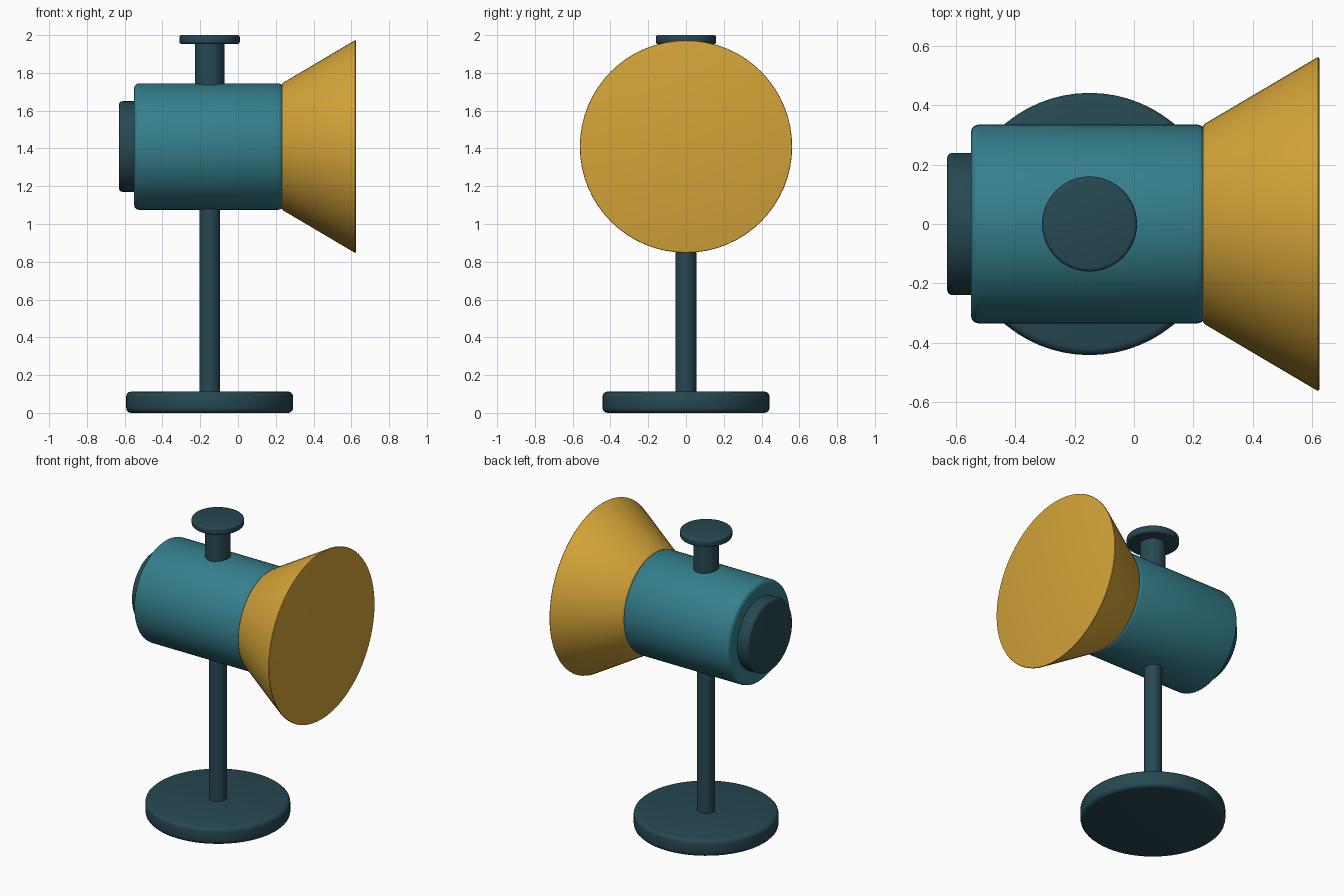
import bpy
import math
from mathutils import Vector

cube = bpy.data.objects.get("Cube")
if cube:
    bpy.data.objects.remove(cube, do_unlink=True)


def make_material(name, rgb):
    mat = bpy.data.materials.new(name)
    mat.use_nodes = True
    color = (*rgb, 1.0)
    mat.diffuse_color = color
    mat.node_tree.nodes["Principled BSDF"].inputs["Base Color"].default_value = color
    return mat


teal = make_material("teal", (0.035, 0.21, 0.26))
gold = make_material("gold", (0.66, 0.37, 0.04))
dark = make_material("dark slate", (0.02, 0.065, 0.085))

UP = Vector((0, 0, 1))
FORWARD = Vector((1, 0, 0))


def make_round(name, start, axis, length, r_start, r_end, mat, bevel=0.0):
    """Solid cylinder or cone running from start along axis."""
    bpy.ops.mesh.primitive_cone_add(
        vertices=64, radius1=r_start, radius2=r_end, depth=length,
        location=Vector(start) + axis * (length / 2),
        rotation=(0, math.pi / 2 if axis == FORWARD else 0, 0))
    obj = bpy.context.object
    obj.name = name
    obj.data.materials.append(mat)
    if bevel:
        mod = obj.modifiers.new("Rounded rim", 'BEVEL')
        mod.width = bevel
        mod.segments = 3
        mod.limit_method = 'ANGLE'
        mod.angle_limit = math.radians(30)
        bpy.ops.object.modifier_apply(modifier=mod.name)
    bpy.ops.object.shade_smooth_by_angle(angle=math.radians(35))
    return obj


X = -0.15      # stand axis
Z = 1.41       # lamp axis

# Stand
make_round("base", (X, 0, 0), UP, 0.113, 0.442, 0.442, dark, 0.026)
make_round("pole", (X, 0, 0.09), UP, 1.05, 0.055, 0.055, dark)

# Lamp head
make_round("body", (-0.55, 0, Z), FORWARD, 0.79, 0.335, 0.335, teal, 0.026)
make_round("rear_cap", (-0.63, 0, Z), FORWARD, 0.12, 0.24, 0.24, dark, 0.018)
make_round("shade", (0.232, 0, Z), FORWARD, 0.393, 0.334, 0.566, gold, 0.01)

# Top knob
make_round("knob_stem", (X, 0, 1.7), UP, 0.27, 0.078, 0.078, dark)
make_round("knob_cap", (X, 0, 1.953), UP, 0.047, 0.16, 0.16, dark, 0.012)
